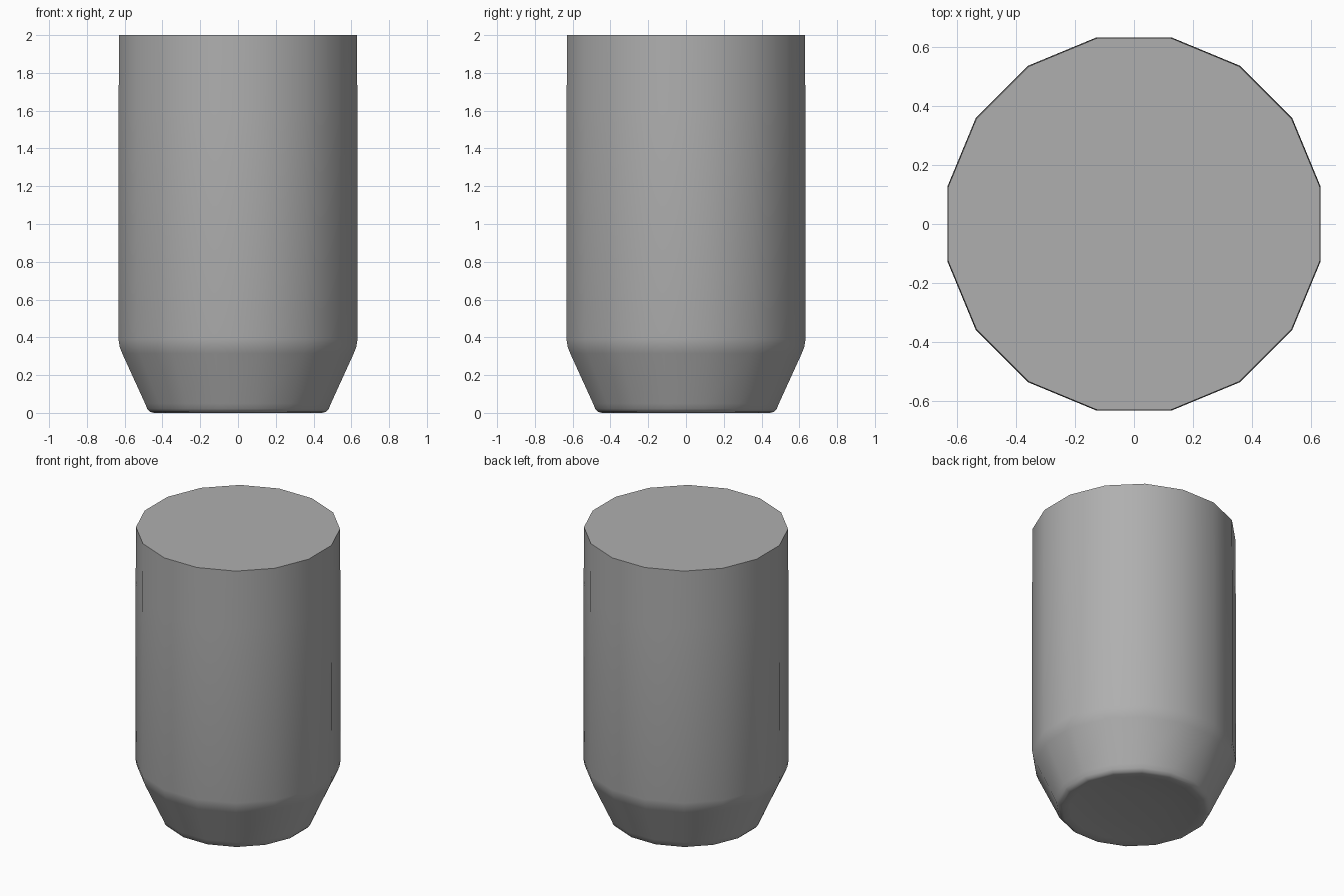
import bpy, bmesh, math

if "Cube" in bpy.data.objects:
    bpy.data.objects.remove(bpy.data.objects["Cube"])

SIDES = 16
FLAT = math.cos(math.pi / SIDES)  # flat half-width to corner radius

# Profile from inside the shallow base hollow to the top: (half-width across flats, height)
profile = [(0.2, 0.025), (0.4, 0.008), (0.445, 0.0), (0.466, 0.006), (0.481, 0.022), (0.492, 0.05),
           (0.613, 0.315), (0.626, 0.348), (0.633, 0.39), (0.632, 1.6), (0.630, 2.0)]

bm = bmesh.new()
rings = []
for half, z in profile:
    r = half / FLAT
    ring = []
    for i in range(SIDES):
        a = 2 * math.pi * (i + 0.5) / SIDES
        ring.append(bm.verts.new((r * math.cos(a), r * math.sin(a), z)))
    rings.append(ring)

# Side walls and base hollow
for low, high in zip(rings, rings[1:]):
    for i in range(SIDES):
        j = (i + 1) % SIDES
        bm.faces.new((low[i], low[j], high[j], high[i]))

# Base centre and flat top
bm.faces.new(list(reversed(rings[0])))
bm.faces.new(rings[-1])

mesh = bpy.data.meshes.new("tapered_cylinder")
bm.to_mesh(mesh)
bm.free()
body = bpy.data.objects.new("tapered_cylinder", mesh)
bpy.context.collection.objects.link(body)

# Mid grey finish
grey = bpy.data.materials.new("mid_grey")
grey.diffuse_color = (0.43, 0.43, 0.43, 1)
grey.use_nodes = True
grey.node_tree.nodes["Principled BSDF"].inputs["Base Color"].default_value = grey.diffuse_color
mesh.materials.append(grey)

# Smooth sides with a crisp top rim
bpy.context.view_layer.objects.active = body
body.select_set(True)
bpy.ops.object.shade_smooth_by_angle(angle=math.radians(40))
